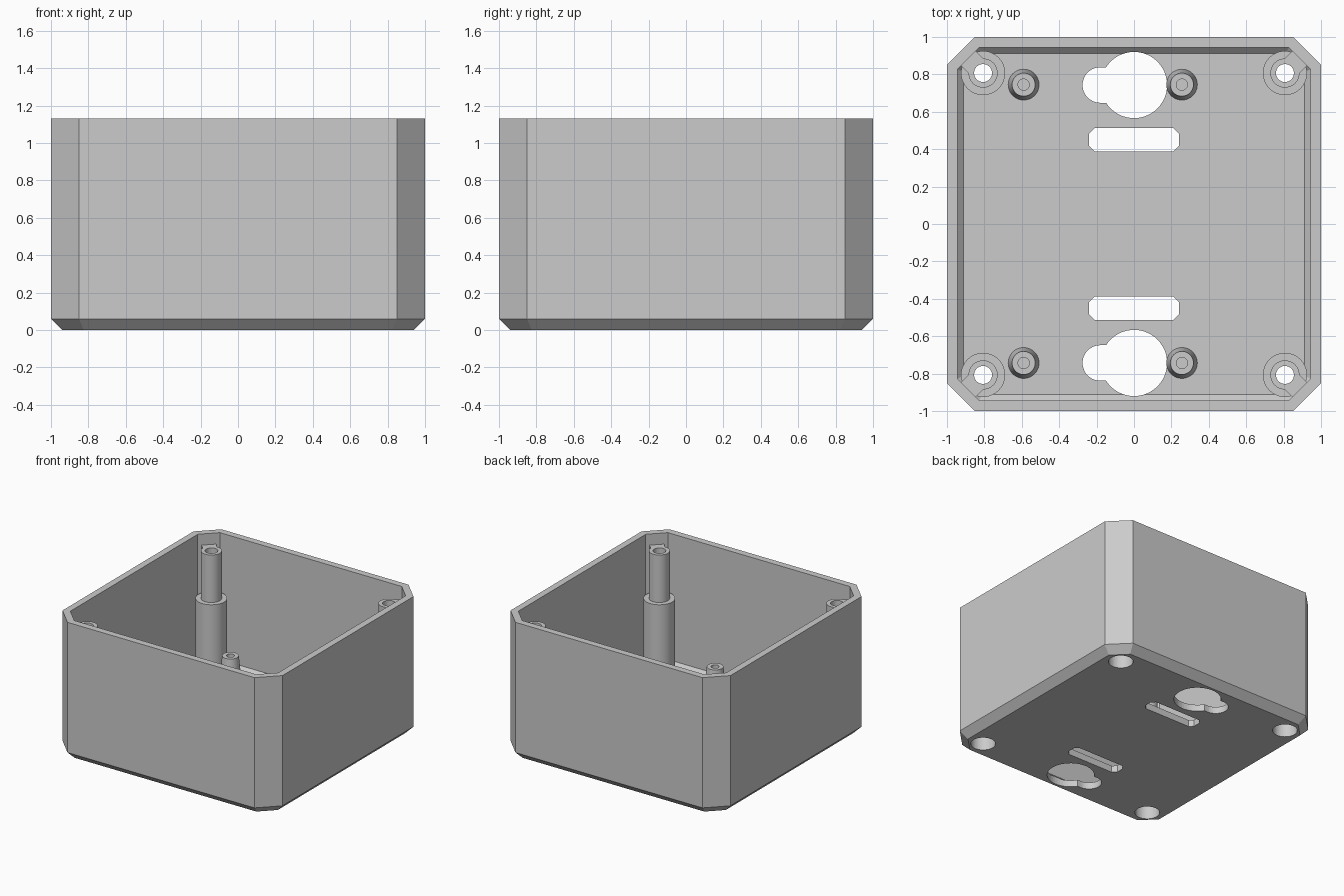
import bpy, bmesh
from math import sin, cos, pi, asin, atan2

cube = bpy.data.objects.get("Cube")
if cube:
    bpy.data.objects.remove(cube, do_unlink=True)

grey = bpy.data.materials.new("plain grey")
grey.use_nodes = True
grey.diffuse_color = (0.6, 0.6, 0.6, 1)
grey.node_tree.nodes["Principled BSDF"].inputs["Base Color"].default_value = (0.6, 0.6, 0.6, 1)


def loft(name, rings, closed=False):
    """Skin matching rings of points; cap the ends, or join last to first."""
    bm = bmesh.new()
    loops = [[bm.verts.new(p) for p in ring] for ring in rings]
    n = len(loops[0])
    pairs = list(zip(loops, loops[1:]))
    if closed:
        pairs.append((loops[-1], loops[0]))
    else:
        bm.faces.new(loops[0])
        bm.faces.new(loops[-1])
    for a, b in pairs:
        for i in range(n):
            j = (i + 1) % n
            bm.faces.new((a[i], a[j], b[j], b[i]))
    bmesh.ops.recalc_face_normals(bm, faces=bm.faces)
    mesh = bpy.data.meshes.new(name)
    bm.to_mesh(mesh)
    bm.free()
    mesh.materials.append(grey)
    ob = bpy.data.objects.new(name, mesh)
    bpy.context.collection.objects.link(ob)
    return ob


def activate(ob):
    bpy.ops.object.select_all(action="DESELECT")
    ob.select_set(True)
    bpy.context.view_layer.objects.active = ob


def arc(cx, cy, r, start, end, steps):
    return [(cx + r * cos(start + (end - start) * i / steps),
             cy + r * sin(start + (end - start) * i / steps)) for i in range(steps + 1)]


def circle(cx, cy, r, n=48):
    return arc(cx, cy, r, 0, 2 * pi, n)[:-1]


def prism(name, outline, z0, z1):
    return loft(name, [[(x, y, z) for x, y in outline] for z in (z0, z1)])


def lathe(name, x, y, profile, closed):
    ob = loft(name, [[(px, py, z) for px, py in circle(x, y, r)] for r, z in profile], closed)
    activate(ob)
    bpy.ops.object.shade_smooth_by_angle(angle=0.6)
    return ob


def octagon(half, flat):
    """Square with cut corners; flat is the half length of each straight side."""
    h, f = half, flat
    return [(f, -h), (h, -f), (h, f), (f, h), (-f, h), (-h, f), (-h, -f), (-f, -h)]


# Open box: outside going up, rim, then inside going down to the floor
TOP, FLOOR = 1.13, 0.055
sections = [(0.94, 0.825, 0), (1, 0.85, 0.06), (1, 0.85, TOP),
            (0.945, 0.827, TOP), (0.945, 0.827, 0.088), (0.912, 0.813, FLOOR)]
box = loft("box_shell", [[(x, y, z) for x, y in octagon(h, f)] for h, f, z in sections])

# Openings in the floor
CORNER, BORE = 0.807, 0.093
corners = [(sx, sy) for sx in (-1, 1) for sy in (-1, 1)]
openings = [circle(sx * CORNER, sy * CORNER, BORE) for sx, sy in corners]
for side in (-1, 1):
    y = side * 0.743
    a = asin(0.095 / 0.177)
    openings.append(arc(0, y, 0.177, a - pi, pi - a, 40)
                    + arc(-0.18, y, 0.095, pi / 2, 3 * pi / 2, 20))
    c, w, h, b = side * 0.45, 0.24, 0.062, 0.03
    openings.append([(-w + b, c - h), (w - b, c - h), (w, c - h + b), (w, c + h - b),
                     (w - b, c + h), (-w + b, c + h), (-w, c + h - b), (-w, c - h + b)])
for outline in openings:
    cutter = prism("cutter", outline, -0.1, 0.2)
    cutter.hide_render = True
    mod = box.modifiers.new("opening", "BOOLEAN")
    mod.operation, mod.solver, mod.object = "DIFFERENCE", "EXACT", cutter
    activate(box)
    bpy.ops.object.modifier_apply(modifier=mod.name)
    bpy.data.objects.remove(cutter, do_unlink=True)

# Stepped hollow screw posts in the corners, each tied to the wall by a rib
STEP, POST_TOP = 0.65, 1.04
for sx, sy in corners:
    x, y = sx * CORNER, sy * CORNER
    lathe("corner_post", x, y,
          [(BORE, 0.05), (BORE, 0.58), (0.048, 0.58), (0.048, POST_TOP),
           (0.078, POST_TOP), (0.078, STEP), (0.118, STEP), (0.118, 0.05)], True)
    t = atan2(sy, sx)
    rib = [(x + u * cos(t) - v * sin(t), y + u * sin(t) + v * cos(t))
           for u, v in ((0.055, -0.055), (0.13, -0.055), (0.13, 0.055), (0.055, 0.055))]
    prism("post_rib", rib, STEP - 0.02, POST_TOP - 0.002)

# Tapered board standoffs with blind screw holes
for x in (-0.59, 0.256):
    for y in (-0.743, 0.745):
        lathe("board_standoff", x, y,
              [(0.083, 0.05), (0.062, 0.26), (0.03, 0.26), (0.03, 0.1)], False)
